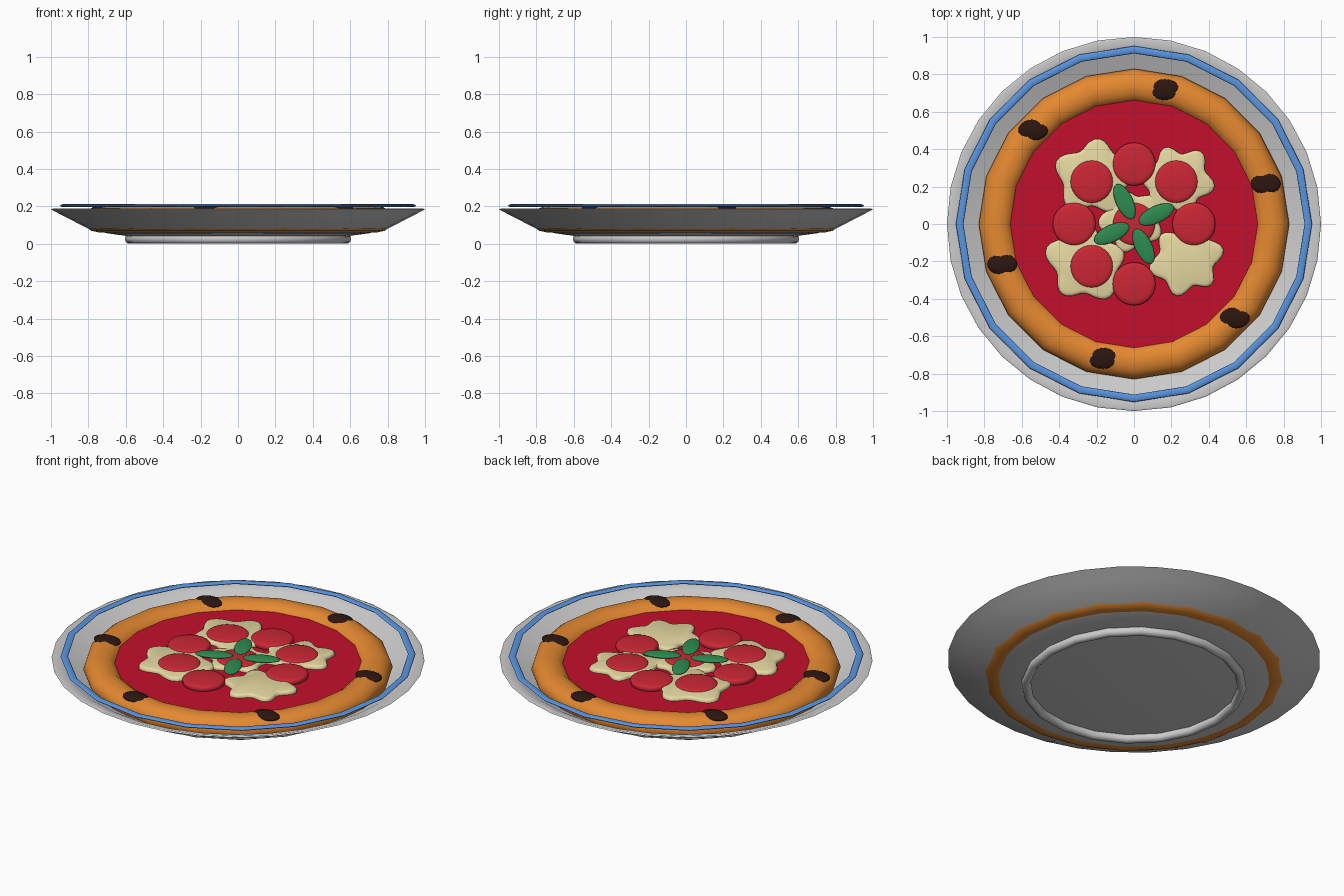
import bpy, bmesh
from math import sin, cos, pi, radians

if "Cube" in bpy.data.objects:
    bpy.data.objects.remove(bpy.data.objects["Cube"])


def mat(name, rgb):
    m = bpy.data.materials.new(name)
    m.diffuse_color = (*rgb, 1)
    m.use_nodes = True
    m.node_tree.nodes["Principled BSDF"].inputs["Base Color"].default_value = m.diffuse_color
    return m


CRUST = mat("baked_dough", (0.78, 0.25, 0.03))
SAUCE = mat("tomato", (0.55, 0.005, 0.025))
CHEESE = mat("cheese", (0.80, 0.70, 0.36))
SALAMI = mat("salami", (0.60, 0.02, 0.035))
LEAF = mat("leaf_green", (0.027, 0.26, 0.08))
CHAR = mat("char", (0.025, 0.008, 0.005))
BLUE = mat("blue_glaze", (0.10, 0.30, 0.75))


def finish(ob, name, material=None, angle=40):
    ob.name = name
    if material:
        ob.data.materials.append(material)
    bpy.ops.object.select_all(action='DESELECT')
    ob.select_set(True)
    bpy.context.view_layer.objects.active = ob
    bpy.ops.object.shade_smooth_by_angle(angle=radians(angle))
    return ob


def from_bmesh(bm, name, material=None, angle=40):
    bmesh.ops.recalc_face_normals(bm, faces=bm.faces[:])
    me = bpy.data.meshes.new(name)
    bm.to_mesh(me)
    bm.free()
    ob = bpy.data.objects.new(name, me)
    bpy.context.collection.objects.link(ob)
    return finish(ob, name, material, angle)


def lathe(name, profile, steps, material=None, loc=(0, 0, 0), angle=40):
    bm = bmesh.new()
    vs = [bm.verts.new((r, 0, z)) for r, z in profile]
    es = [bm.edges.new(p) for p in zip(vs, vs[1:])]
    bmesh.ops.spin(bm, geom=vs + es, axis=(0, 0, 1), cent=(0, 0, 0),
                   angle=2 * pi, steps=steps, use_duplicate=False)
    bmesh.ops.remove_doubles(bm, verts=bm.verts[:], dist=1e-4)
    ob = from_bmesh(bm, name, material, angle)
    ob.location = loc
    return ob


def ring(name, major, minor, z, flat, material=None, sides=12):
    bpy.ops.mesh.primitive_torus_add(major_radius=major, minor_radius=minor,
                                     major_segments=20, minor_segments=sides,
                                     location=(0, 0, z))
    ob = bpy.context.object
    ob.scale.z = flat
    return finish(ob, name, material, 60)


def ellipsoid(name, loc, scale, turn, material):
    bpy.ops.mesh.primitive_uv_sphere_add(segments=20, ring_count=10, radius=1,
                                         location=loc, rotation=(0, 0, turn))
    ob = bpy.context.object
    ob.scale = scale
    return finish(ob, name, material, 60)


def cheese_patch(name, x, y, radius, lobes, phase):
    bm = bmesh.new()
    n = 48
    loops = []
    for inset, z in ((0, 0.155), (0, 0.175), (0.006, 0.182), (0.02, 0.186)):
        loop = []
        for i in range(n):
            t = 2 * pi * i / n
            r = radius * (1 + 0.14 * cos(lobes * (t - phase))
                          + 0.05 * sin(2 * t + phase)) - inset
            loop.append(bm.verts.new((x + r * cos(t), y + r * sin(t), z)))
        loops.append(loop)
    for a, b in zip(loops, loops[1:]):
        for i in range(n):
            j = (i + 1) % n
            bm.faces.new((a[i], a[j], b[j], b[i]))
    bm.faces.new(loops[0])
    bm.faces.new(loops[-1])
    return from_bmesh(bm, name, CHEESE, 50)


# plate: thin closed lathe, foot ring and glazed band
lathe("plate", [(0, 0.04), (0.60, 0.042), (0.70, 0.056), (0.80, 0.08),
                (0.93, 0.147), (1.0, 0.183), (0.99, 0.188), (0.92, 0.165),
                (0.80, 0.098), (0.70, 0.072), (0.60, 0.058), (0, 0.055)],
      32, angle=60)
ring("foot_ring", 0.58, 0.025, 0.025, 1.0)
ring("rim_band", 0.932, 0.02, 0.204, 0.4, BLUE, 8)

# pizza base
ring("crust", 0.74, 0.09, 0.13, 0.78, CRUST)
lathe("sauce", [(0, 0.13), (0.68, 0.13), (0.68, 0.165), (0, 0.165)], 20, SAUCE)

# charred spots on the crust
for i in range(6):
    a = radians(17 + 60 * i)
    ellipsoid(f"char_spot_{i}", (0.737 * cos(a), 0.737 * sin(a), 0.187),
              (0.08, 0.056, 0.02), 0, CHAR)

# melted cheese patches
for i, (x, y, r, lobes, deg) in enumerate([
        (-0.21, 0.25, 0.19, 5, 85), (0.23, 0.23, 0.175, 6, 50),
        (-0.26, -0.21, 0.19, 5, 161), (0.28, -0.19, 0.175, 6, 15),
        (-0.01, 0.02, 0.155, 5, 40)]):
    cheese_patch(f"cheese_{i}", x, y, r, lobes, radians(deg))

# salami slices: one in the middle, seven around it
SLICE = [(0, 0.16), (0.11, 0.16), (0.115, 0.168), (0.115, 0.184),
         (0.108, 0.191), (0.09, 0.195), (0, 0.197)]
spots = [(0, 0)] + [(0.32 * cos(k * pi / 4), 0.32 * sin(k * pi / 4))
                    for k in range(7)]
for i, (x, y) in enumerate(spots):
    lathe(f"salami_{i}", SLICE, 28, SALAMI, (x, y, 0), 60)

# basil leaves
for i in range(4):
    a = radians(23 + 90 * i)
    ellipsoid(f"basil_leaf_{i}", (0.13 * cos(a), 0.13 * sin(a), 0.197),
              (0.102, 0.046, 0.012), a + radians(2), LEAF)
